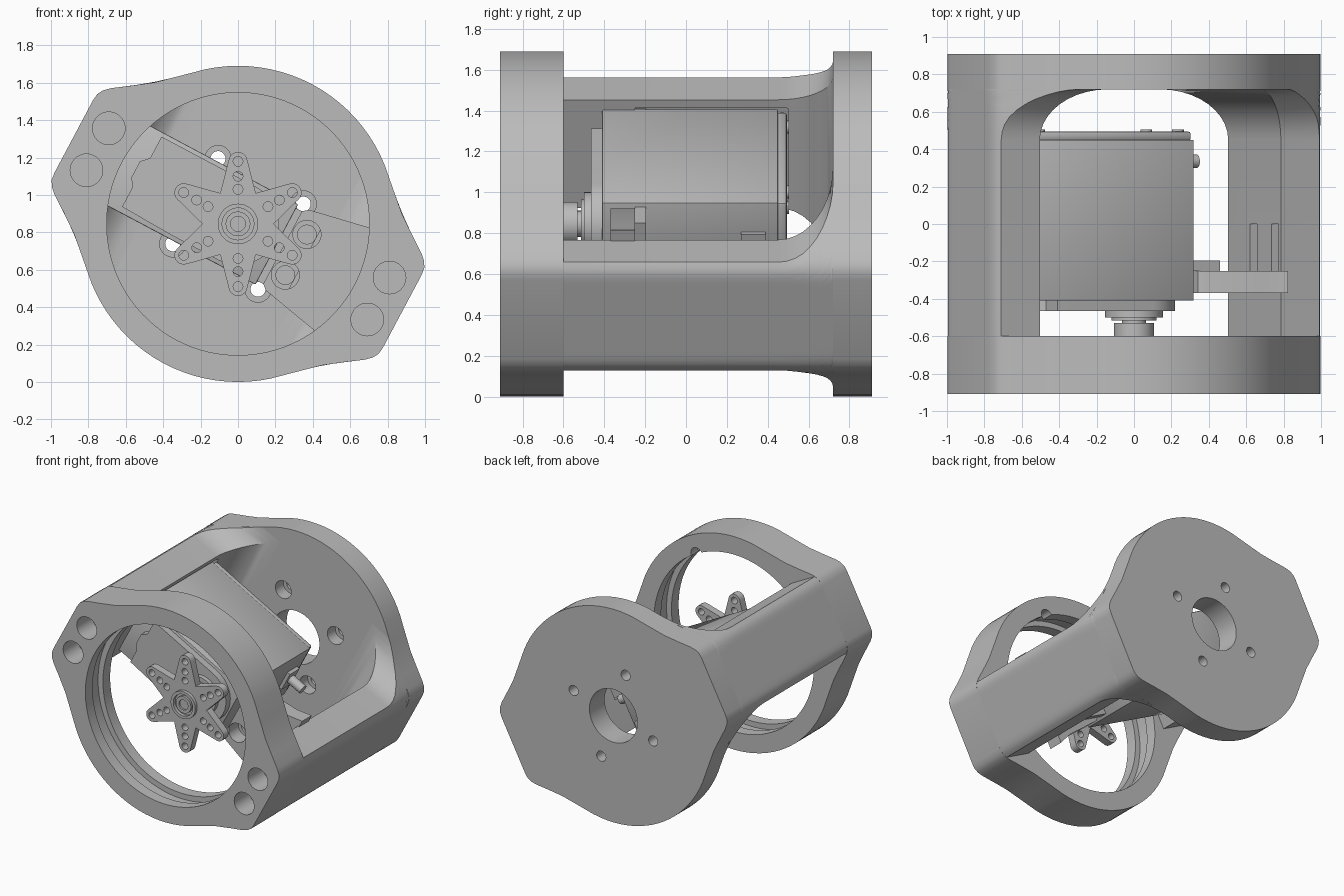
import bpy, bmesh, math
from mathutils import Matrix, Vector

cube = bpy.data.objects.get("Cube")
if cube:
    bpy.data.objects.remove(cube, do_unlink=True)

AXIS_Z = 0.845
UPRIGHT = Matrix.Translation((0, 0, AXIS_Z))
TILTED = UPRIGHT @ Matrix.Rotation(math.radians(28), 4, 'Y')

grey = bpy.data.materials.new("plain grey")
grey.use_nodes = True
GREY = (0.5, 0.5, 0.5, 1)
grey.diffuse_color = GREY
grey.node_tree.nodes["Principled BSDF"].inputs["Base Color"].default_value = GREY


def make(name, bm, frame=TILTED):
    bmesh.ops.recalc_face_normals(bm, faces=bm.faces[:])
    mesh = bpy.data.meshes.new(name)
    bm.to_mesh(mesh)
    bm.free()
    obj = bpy.data.objects.new(name, mesh)
    bpy.context.collection.objects.link(obj)
    obj.matrix_world = frame
    mesh.materials.append(grey)
    return obj


def prism(name, outline, y0, y1, frame=TILTED):
    """Extrude an (x, z) outline along y."""
    bm = bmesh.new()
    face = bm.faces.new([bm.verts.new((x, y0, z)) for x, z in outline])
    new = bmesh.ops.extrude_face_region(bm, geom=[face])["geom"]
    bmesh.ops.translate(bm, vec=(0, y1 - y0, 0),
                        verts=[g for g in new if isinstance(g, bmesh.types.BMVert)])
    return make(name, bm, frame)


def disc(name, x, z, r, y0, y1, frame=TILTED, n=40):
    ring = [(x + r * math.cos(k * math.tau / n), z + r * math.sin(k * math.tau / n))
            for k in range(n)]
    return prism(name, ring, y0, y1, frame)


def box(name, x0, x1, y0, y1, z0, z1):
    return prism(name, [(x0, z0), (x1, z0), (x1, z1), (x0, z1)], y0, y1)


def bake(obj):
    bpy.context.view_layer.update()
    graph = bpy.context.evaluated_depsgraph_get()
    mesh = bpy.data.meshes.new_from_object(obj.evaluated_get(graph))
    obj.modifiers.clear()
    obj.data = mesh


def cut(obj, cutters):
    for c in cutters:
        mod = obj.modifiers.new("cut", 'BOOLEAN')
        mod.operation, mod.solver, mod.object = 'DIFFERENCE', 'EXACT', c
        bake(obj)
        bpy.data.objects.remove(c, do_unlink=True)


def bevel(obj, width):
    mod = obj.modifiers.new("bevel", 'BEVEL')
    mod.width, mod.segments = width, 2
    bake(obj)


# Housing outline: a circle with two rounded, flat-ended ears
EAR = [(0.995, 0), (0.995, 0.22), (0.99, 0.26), (0.972, 0.292), (0.94, 0.322),
       (0.85, 0.385), (0.75, 0.458), (0.66, 0.54)]
arc = [(AXIS_Z * math.cos(math.radians(a)), AXIS_Z * math.sin(math.radians(a)))
       for a in range(50, 91, 4)]
quarter = EAR + arc
upper = quarter + [(-x, z) for x, z in reversed(quarter)]
outline = upper + [(x, -z) for x, z in reversed(upper[1:-1])]


def ear_x(v):
    v = abs(v)
    for (xa, za), (xb, zb) in zip(quarter, quarter[1:]):
        if za <= v <= zb:
            return xa + (xb - xa) * (v - za) / (zb - za)
    return quarter[-1][0]


# Front ring with bore, inner groove, notch and ear holes
BOLTS = [(sx * 0.85, sz * 0.127) for sx in (-1, 1) for sz in (-1, 1)]
front_ring = prism("front_ring", outline, -0.91, -0.6)
cut(front_ring, [disc("c", 0, 0, 0.702, -1, -0.5, n=96),
                 disc("c", 0, 0, 0.745, -0.82, -0.69, n=96),
                 disc("c", 0, 0.7, 0.05, -0.7, -0.5)]
    + [disc("c", x, z, 0.087, -1, -0.72) for x, z in BOLTS])

# Back plate with cable hole and counterbored screw holes
back_plate = prism("back_plate", outline, 0.72, 0.91)
holes = [disc("c", 0, 0, 0.21, 0.5, 1, n=64)]
for k in range(4):
    a = math.radians(45 + 90 * k)
    x, z = 0.365 * math.cos(a), 0.365 * math.sin(a)
    holes += [disc("c", x, z, 0.04, 0.5, 1), disc("c", x, z, 0.07, 0.5, 0.82)]
cut(back_plate, holes)


# Side walls, flaring into the back plate
def wall(name, side):
    bm = bmesh.new()
    r, steps, n = 0.27, 10, 24
    stations = [(-0.6, 0)]
    for k in range(steps + 1):
        a = math.pi / 2 * k / steps
        stations.append((0.72 - r + r * math.sin(a), r * (1 - math.cos(a))))
    loops = []
    for y, d in stations:
        h = 0.3 + d
        pts = [(ear_x(h * (2 * k / n - 1)), h * (2 * k / n - 1)) for k in range(n + 1)]
        pts += [(0.73 - d, h), (0.73 - d, -h)]
        loops.append([bm.verts.new((side * x, y, z)) for x, z in pts])
    for a, b in zip(loops, loops[1:]):
        for k in range(len(a)):
            j = (k + 1) % len(a)
            bm.faces.new((a[k], a[j], b[j], b[k]))
    bm.faces.new(loops[0])
    bm.faces.new(loops[-1])
    return make(name, bm)


right_wall = wall("right_side_wall", -1)
left_wall = wall("left_side_wall", 1)
cut(right_wall, [box("c", -0.79, -0.6, -0.25, 0.5, -0.255, 0.255)])
cut(left_wall, [box("c", 0.6, 0.79, -0.25, 0, v - 0.04, v + 0.04) for v in (-0.01, 0.235)])

# Mounting tab on the left wall
SCREWS = (-0.123, 0.123)
tab = prism("mount_tab", [(0.27, -0.22), (0.3, -0.245), (0.62, -0.31), (0.74, -0.36),
                          (0.74, 0.36), (0.62, 0.31), (0.3, 0.245), (0.27, 0.22)], -0.37, -0.25)
cut(tab, [disc("c", 0.352, v, 0.075, -0.5, -0.2) for v in SCREWS])

# Motor case, flange and end screws
case = box("motor_case", -0.74, 0.235, -0.41, 0.45, -0.243, 0.243)
bevel(case, 0.006)
cap = box("motor_end_cap", -0.73, 0.225, 0.445, 0.495, -0.235, 0.235)
bevel(cap, 0.015)
flange = box("motor_flange", -0.84, 0.405, -0.25, -0.195, -0.22, 0.22)
cut(flange, [disc("c", 0.352, v, 0.05, -0.4, 0) for v in SCREWS])
for x in (-0.67, 0.17):
    for z in (-0.18, 0.18):
        disc("end_screw", x, z, 0.032, 0.48, 0.505, n=20)

# Gear cover with rounded output end and a stepped small end
end = [(0.22 * math.cos(math.radians(a)), 0.22 * math.sin(math.radians(a)))
       for a in range(-90, 91, 10)]
prism("gear_cover", end + [(-0.58, 0.22), (-0.58, 0.09), (-0.62, 0.05), (-0.62, -0.05),
                           (-0.59, -0.09), (-0.59, -0.21), (-0.3, -0.22)], -0.465, -0.405)
disc("output_boss", 0, 0, 0.155, -0.5, -0.46)
disc("output_collar", 0, 0, 0.12, -0.515, -0.495)
disc("output_spline", 0, 0, 0.065, -0.56, -0.51, n=24)

# Cable grommet: a short rod leaving the case sideways
bm = bmesh.new()
place = Matrix.Translation((0.3, 0.335, 0)) @ Matrix.Rotation(math.pi / 2, 4, 'Y')
bmesh.ops.create_cone(bm, cap_ends=True, segments=24, radius1=0.036, radius2=0.036,
                      depth=0.16, matrix=place)
make("cable_grommet", bm)
box("grommet_base", 0.23, 0.26, 0.27, 0.39, -0.08, 0.08)

# Six-armed horn with rounded tips and drilled arms
star, drills = [], []
for k in range(6):
    turn = math.radians(60 * k)
    out = Vector((math.cos(turn), math.sin(turn)))
    side = Vector((-out.y, out.x))
    for a in range(-80, 81, 20):
        t = math.radians(a)
        star.append(tuple(out * (0.335 + 0.05 * math.cos(t)) + side * 0.05 * math.sin(t)))
    mid = turn + math.radians(30)
    star.append((0.19 * math.cos(mid), 0.19 * math.sin(mid)))
    drills += [(out.x * r, out.y * r) for r in (0.335, 0.255, 0.185)]
star = [(-z, x) for x, z in star]
horn = prism("horn", star, -0.665, -0.605, UPRIGHT)
cut(horn, [disc("c", -z, x, 0.026, -0.8, -0.5, UPRIGHT, 16) for x, z in drills])
hub = disc("horn_hub", 0, 0, 0.108, -0.69, -0.53)
cut(hub, [disc("c", 0, 0, 0.085, -0.8, -0.66)])
screw = disc("horn_screw", 0, 0, 0.066, -0.685, -0.65)
cut(screw, [disc("c", 0, 0, 0.04, -0.8, -0.67)])

# Smooth the curved faces, keep the edges sharp
bpy.ops.object.select_all(action='DESELECT')
for obj in bpy.context.collection.objects:
    if obj.type == 'MESH' and grey.name in obj.data.materials:
        obj.select_set(True)
        bpy.context.view_layer.objects.active = obj
bpy.ops.object.shade_smooth_by_angle(angle=math.radians(30))
